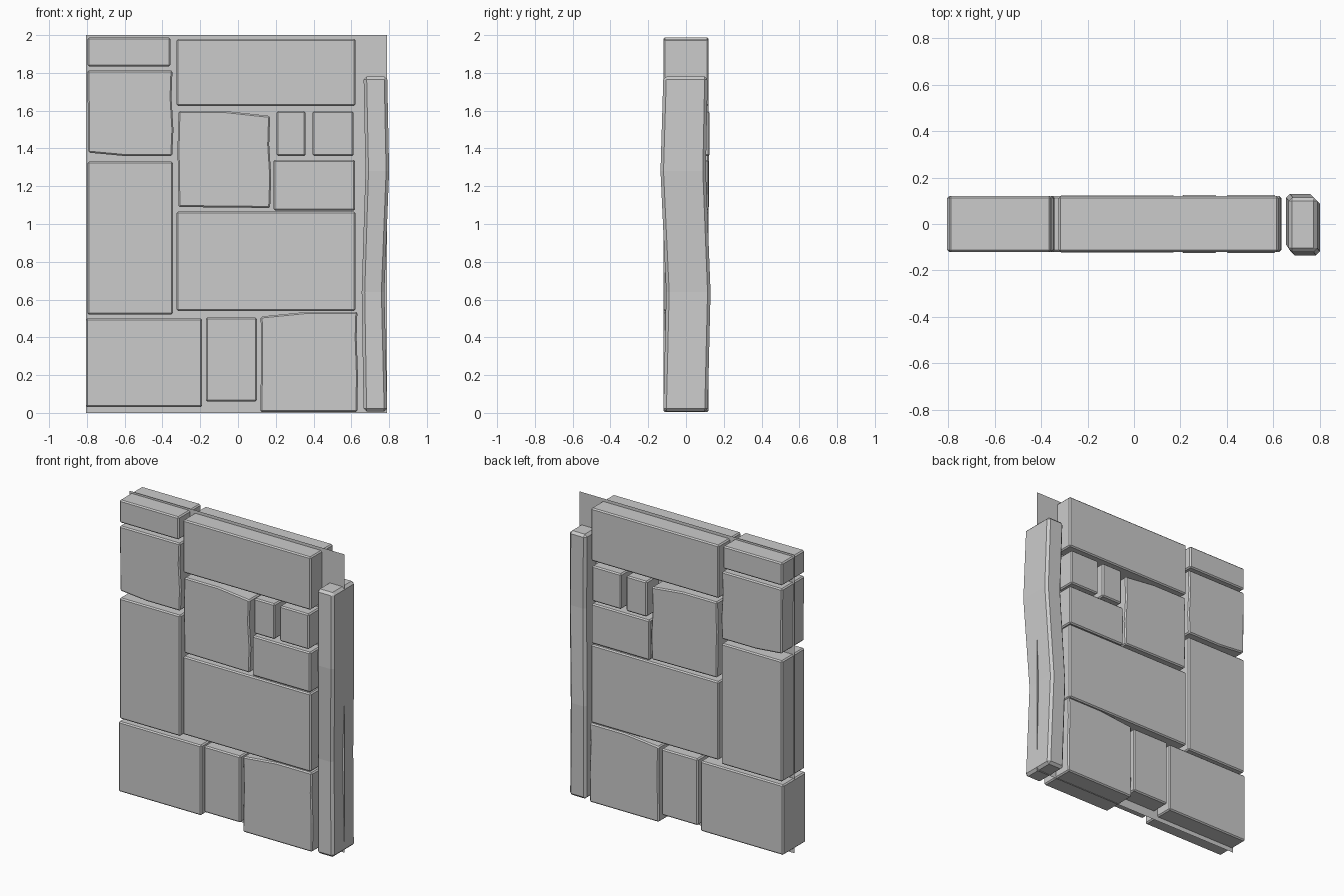
import bpy, bmesh

if "Cube" in bpy.data.objects:
    bpy.data.objects.remove(bpy.data.objects["Cube"])


def finish(name, bm, width):
    bmesh.ops.recalc_face_normals(bm, faces=bm.faces)
    me = bpy.data.meshes.new(name)
    bm.to_mesh(me)
    bm.free()
    ob = bpy.data.objects.new(name, me)
    bpy.context.collection.objects.link(ob)
    if width:
        mod = ob.modifiers.new("chamfer", 'BEVEL')
        mod.width = width
        mod.segments = 1
        mod.limit_method = 'ANGLE'
        mod.angle_limit = 0.6
    return ob


def loft(name, rings, width):
    """Skin closed rings of points and cap both ends."""
    bm = bmesh.new()
    vs = [[bm.verts.new(p) for p in r] for r in rings]
    n = len(rings[0])
    for a, b in zip(vs, vs[1:]):
        for i in range(n):
            j = (i + 1) % n
            bm.faces.new((a[i], a[j], b[j], b[i]))
    bm.faces.new(vs[0])
    bm.faces.new(vs[-1])
    return finish(name, bm, width)


def stone(name, outline, half=0.12):
    loft(name, [[(x, y, z) for x, z in outline] for y in (-half, half)], 0.008)


# Thin backing sheet through the middle of the wall
bm = bmesh.new()
bm.faces.new([bm.verts.new(p) for p in
              ((-.805, 0, 0), (.79, 0, 0), (.79, 0, 2), (-.805, 0, 2))])
finish("backing_sheet", bm, 0)

# Rectangular stones: x0, x1, z0, z1, half depth
blocks = {
    "top_left_stone": (-.797, -.357, 1.835, 1.987, .12),
    "tall_left_stone": (-.797, -.345, .52, 1.33, .12),
    "bottom_left_stone": (-.805, -.19, .03, .50, .12),
    "bottom_middle_stone": (-.17, .10, .06, .505, .12),
    "top_long_stone": (-.325, .622, 1.625, 1.98, .12),
    "small_stone_left": (.205, .358, 1.36, 1.597, .125),
    "small_stone_right": (.395, .612, 1.36, 1.597, .125),
    "short_right_stone": (.188, .62, 1.072, 1.34, .12),
    "middle_long_stone": (-.325, .622, .54, 1.065, .12),
}
for name, (x0, x1, z0, z1, h) in blocks.items():
    stone(name, [(x0, z0), (x1, z0), (x1, z1), (x0, z1)], h)

# Slightly irregular stones
stone("upper_left_stone", [(-.793, 1.378), (-.6, 1.36), (-.348, 1.36),
                           (-.342, 1.5), (-.352, 1.67), (-.347, 1.813), (-.797, 1.813)])
stone("centre_stone", [(-.315, 1.09), (.17, 1.085), (.176, 1.25), (.165, 1.42),
                       (.17, 1.572), (-.06, 1.597), (-.315, 1.597), (-.32, 1.4)], .123)
stone("bottom_right_stone", [(.118, .005), (.632, .005), (.635, .2), (.628, .4), (.632, .535),
                             (.37, .535), (.12, .51), (.123, .3)])

# Bent end post: z, x0, x1, y0, y1 of each section
sections = [(.007, .665, .79, -.12, .115), (.64, .655, .775, -.105, .13),
            (1.28, .675, .80, -.135, .105), (1.78, .665, .79, -.12, .115)]
loft("end_post", [[(x0, y0, z), (x1, y0, z), (x1, y1, z), (x0, y1, z)]
                  for z, x0, x1, y0, y1 in sections], 0.016)
